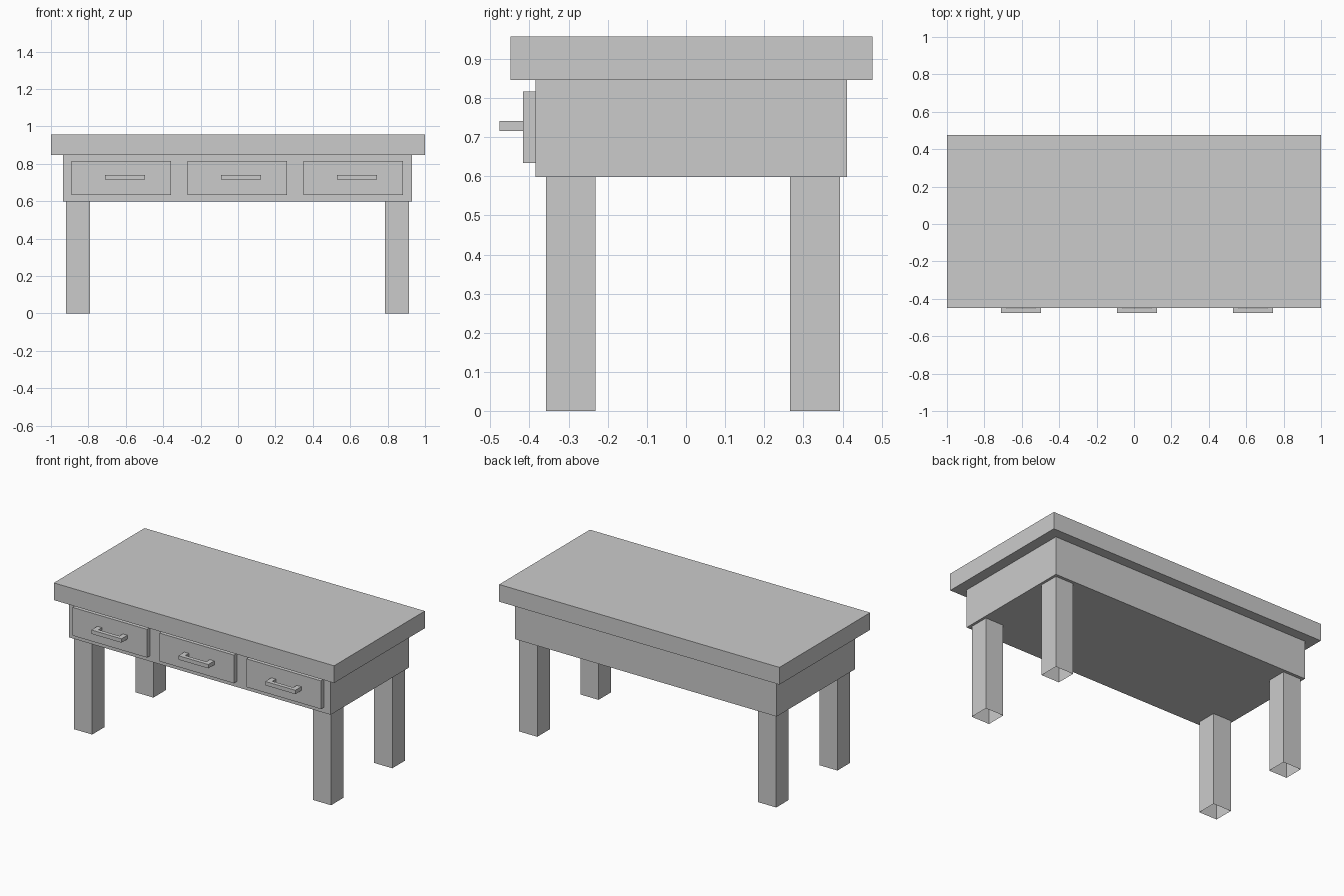
import bpy, bmesh

if "Cube" in bpy.data.objects:
    bpy.data.objects.remove(bpy.data.objects["Cube"])


def make_object(name, bm):
    bmesh.ops.recalc_face_normals(bm, faces=bm.faces)
    mesh = bpy.data.meshes.new(name)
    bm.to_mesh(mesh)
    bm.free()
    obj = bpy.data.objects.new(name, mesh)
    bpy.context.collection.objects.link(obj)
    return obj


def prism(name, outline, z0, z1, capped=True):
    """Extrude a flat xy outline from z0 to z1, optionally open at both ends."""
    bm = bmesh.new()
    face = bm.faces.new([bm.verts.new((x, y, z0)) for x, y in outline])
    ext = bmesh.ops.extrude_face_region(bm, geom=[face], use_keep_orig=True)["geom"]
    verts = [g for g in ext if isinstance(g, bmesh.types.BMVert)]
    bmesh.ops.translate(bm, verts=verts, vec=(0, 0, z1 - z0))
    if not capped:
        caps = [f for f in bm.faces if abs(f.normal.z) > 0.9 or f == face]
        bm.normal_update()
        caps = [f for f in bm.faces if abs(f.normal.z) > 0.9]
        bmesh.ops.delete(bm, geom=caps, context='FACES_ONLY')
    return make_object(name, bm)


def box(name, x0, x1, y0, y1, z0, z1, capped=True):
    return prism(name, [(x0, y0), (x1, y0), (x1, y1), (x0, y1)], z0, z1, capped)


# Top slab and drawer housing
box("table_top", -1, 1, -0.449, 0.476, 0.846, 0.957)
box("drawer_housing", -0.935, 0.931, -0.385, 0.412, 0.598, 0.846)

# Four square legs, hollow with open ends
for side, x in (("left", -0.919), ("right", 0.786)):
    for end, y in (("front", -0.358), ("back", 0.266)):
        box(f"{end}_{side}_leg", x, x + 0.129, y, y + 0.127, 0, 0.598, capped=False)

# Three drawer fronts, each with a U-shaped pull
FRONT, TIP, BAR, HALF = -0.416, -0.477, 0.026, 0.107
for i, x in enumerate((-0.624, -0.004, 0.617), 1):
    box(f"drawer_front_{i}", x - 0.266, x + 0.266, FRONT, -0.385, 0.634, 0.816)
    c = x + 0.019
    l, r, back = c - HALF, c + HALF, TIP + BAR
    outline = [(l, TIP), (r, TIP), (r, FRONT), (r - 0.032, FRONT),
               (r - 0.032, back), (l + 0.032, back), (l + 0.032, FRONT), (l, FRONT)]
    prism(f"drawer_handle_{i}", outline, 0.716, 0.741)
